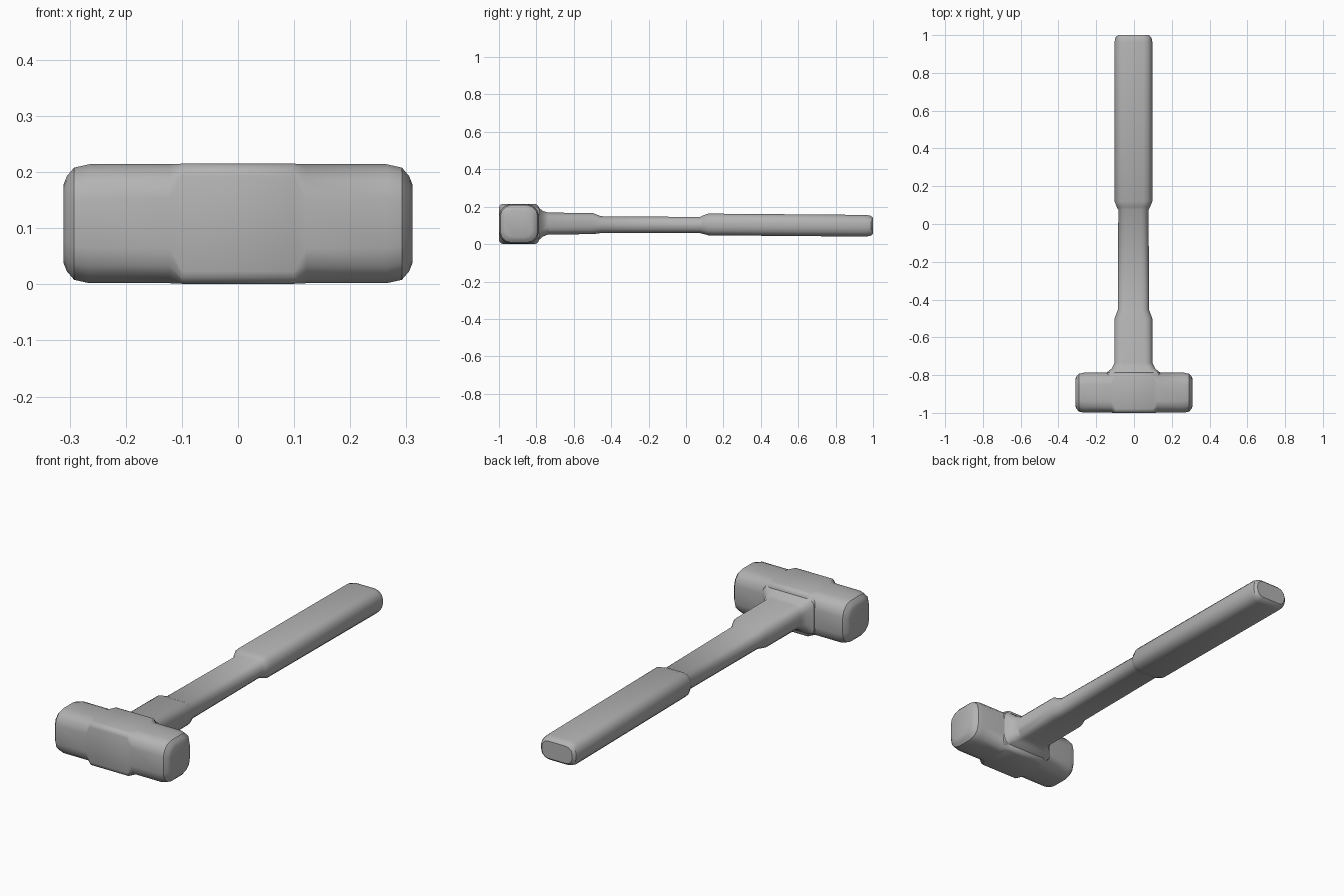
import bpy, bmesh, math

if "Cube" in bpy.data.objects:
    bpy.data.objects.remove(bpy.data.objects["Cube"])

steel = bpy.data.materials.new("plain grey")
steel.use_nodes = True
GREY = (0.45, 0.45, 0.45, 1)
steel.diffuse_color = GREY
steel.node_tree.nodes["Principled BSDF"].inputs["Base Color"].default_value = GREY


def rounded_rect(a, b, r, seg=3):
    """Outline with half sizes a, b and corner radius r."""
    pts = []
    for i, (sx, sy) in enumerate([(1, 1), (-1, 1), (-1, -1), (1, -1)]):
        for k in range(seg + 1):
            t = math.pi / 2 * (i + k / seg)
            pts.append((sx * (a - r) + r * math.cos(t),
                        sy * (b - r) + r * math.sin(t)))
    return pts


def loft(name, sections, place, angle=32):
    """Skin rounded-rectangle sections (position, a, b, r, centre z)."""
    bm = bmesh.new()
    rings = [[bm.verts.new(place(pos, u, v + cz)) for u, v in rounded_rect(a, b, r)]
             for pos, a, b, r, cz in sections]
    n = len(rings[0])
    for p, q in zip(rings, rings[1:]):
        for i in range(n):
            j = (i + 1) % n
            bm.faces.new((p[i], p[j], q[j], q[i]))
    bm.faces.new(rings[0])
    bm.faces.new(rings[-1])
    bmesh.ops.recalc_face_normals(bm, faces=bm.faces)
    mesh = bpy.data.meshes.new(name)
    bm.to_mesh(mesh)
    bm.free()
    mesh.materials.append(steel)
    ob = bpy.data.objects.new(name, mesh)
    bpy.context.collection.objects.link(ob)
    bpy.ops.object.select_all(action='DESELECT')
    ob.select_set(True)
    bpy.context.view_layer.objects.active = ob
    bpy.ops.object.shade_smooth_by_angle(angle=math.radians(angle))
    return ob


# Hammer head: squared middle block, rounder striking ends, mirrored in x
ZC = 0.108
half = [(0.10, 0.107, 0.107, 0.022, ZC), (0.122, 0.106, 0.106, 0.062, ZC),
        (0.265, 0.106, 0.106, 0.062, ZC), (0.292, 0.100, 0.100, 0.060, ZC),
        (0.305, 0.085, 0.085, 0.050, ZC), (0.311, 0.070, 0.070, 0.040, ZC)]
head = [(-s[0],) + s[1:] for s in reversed(half)] + half
loft("hammer_head", head, lambda p, u, v: (p, -0.893 + u, v))

# Handle: flared socket, collar, narrow neck, wide grip and rounded butt
handle = [(-0.83, 0.150, 0.095, 0.030, 0.108), (-0.785, 0.140, 0.085, 0.030, 0.108),
          (-0.765, 0.115, 0.068, 0.035, 0.109), (-0.735, 0.100, 0.058, 0.042, 0.110),
          (-0.50, 0.100, 0.057, 0.042, 0.110), (-0.455, 0.083, 0.045, 0.038, 0.104),
          (0.075, 0.080, 0.043, 0.038, 0.102), (0.09, 0.088, 0.049, 0.042, 0.104),
          (0.12, 0.100, 0.058, 0.046, 0.105), (0.965, 0.100, 0.058, 0.046, 0.098),
          (0.988, 0.095, 0.053, 0.043, 0.098), (1.0, 0.082, 0.042, 0.034, 0.098)]
loft("handle", handle, lambda p, u, v: (u - 0.003, p, v))
